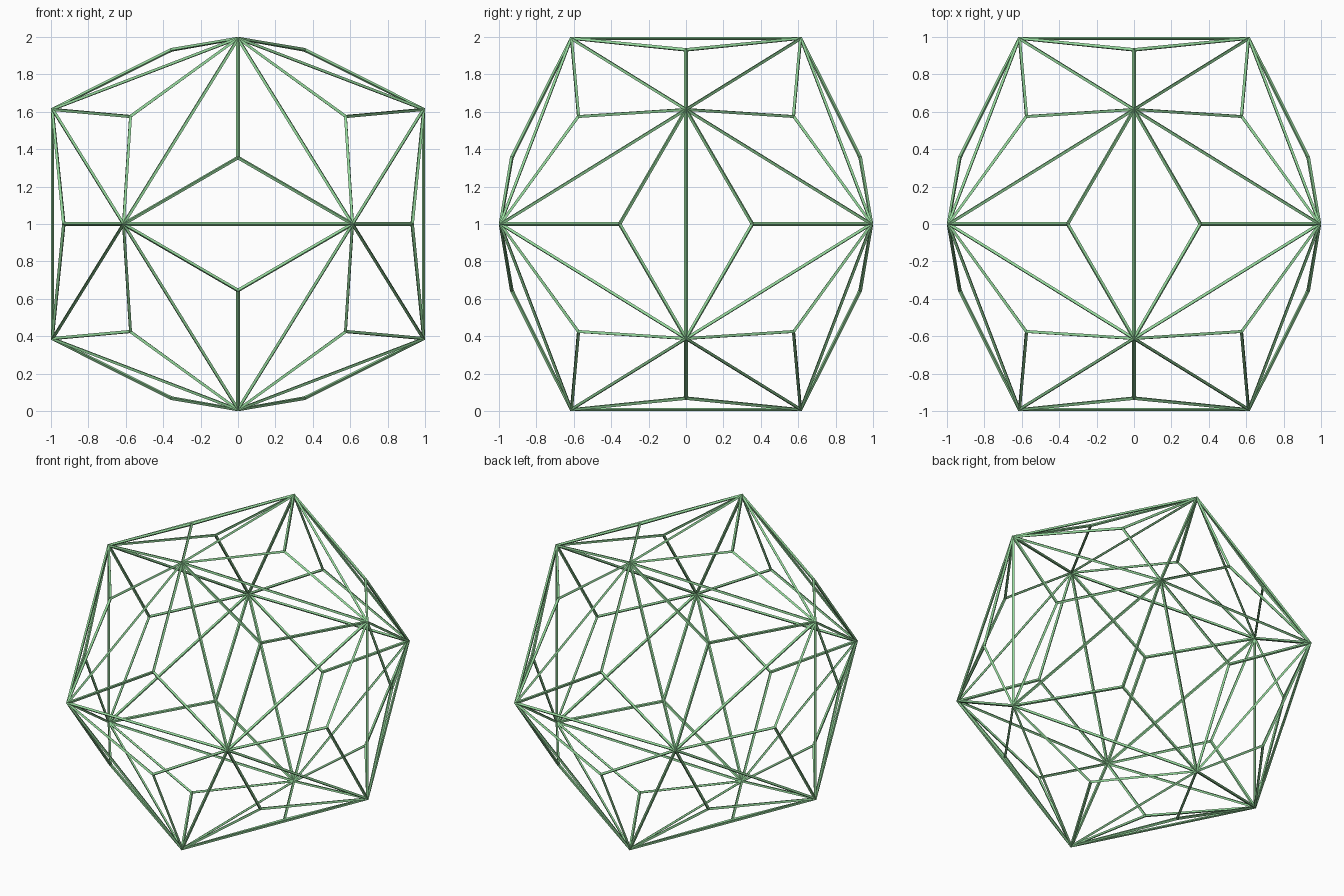
import bpy, bmesh, math
from mathutils import Vector

if "Cube" in bpy.data.objects:
    bpy.data.objects.remove(bpy.data.objects["Cube"])

T = 0.02                       # strut thickness
S = 0.9925                     # icosahedron half extent
PHI = (1 + math.sqrt(5)) / 2
KIS = 1.0752                   # apex lift over the face centre

# icosahedron corners from three golden rectangles, then its hull
bm = bmesh.new()
for a in (-1, 1):
    for b in (-1, 1):
        p, q = a * S, b * S / PHI
        for co in ((0, q, p), (p, 0, q), (q, p, 0)):
            bm.verts.new(co)
bmesh.ops.convex_hull(bm, input=bm.verts)

# low pyramid on every triangular face
for f in list(bm.faces):
    apex = f.calc_center_median() * KIS
    poke = bmesh.ops.poke(bm, faces=[f])
    poke['verts'][0].co = apex
bmesh.ops.recalc_face_normals(bm, faces=bm.faces)
bmesh.ops.translate(bm, vec=(0, 0, 1), verts=bm.verts)

mesh = bpy.data.meshes.new("lattice_frame")
bm.to_mesh(mesh)
bm.free()
frame = bpy.data.objects.new("lattice_frame", mesh)
bpy.context.collection.objects.link(frame)

mat = bpy.data.materials.new("green")
mat.diffuse_color = (0.3, 0.68, 0.33, 1)
mat.use_nodes = True
mat.node_tree.nodes["Principled BSDF"].inputs["Base Color"].default_value = mat.diffuse_color
mesh.materials.append(mat)

# open the solid into struts along its edges
wire = frame.modifiers.new("struts", 'WIREFRAME')
wire.thickness = T
wire.offset = 0
wire.use_even_offset = True
